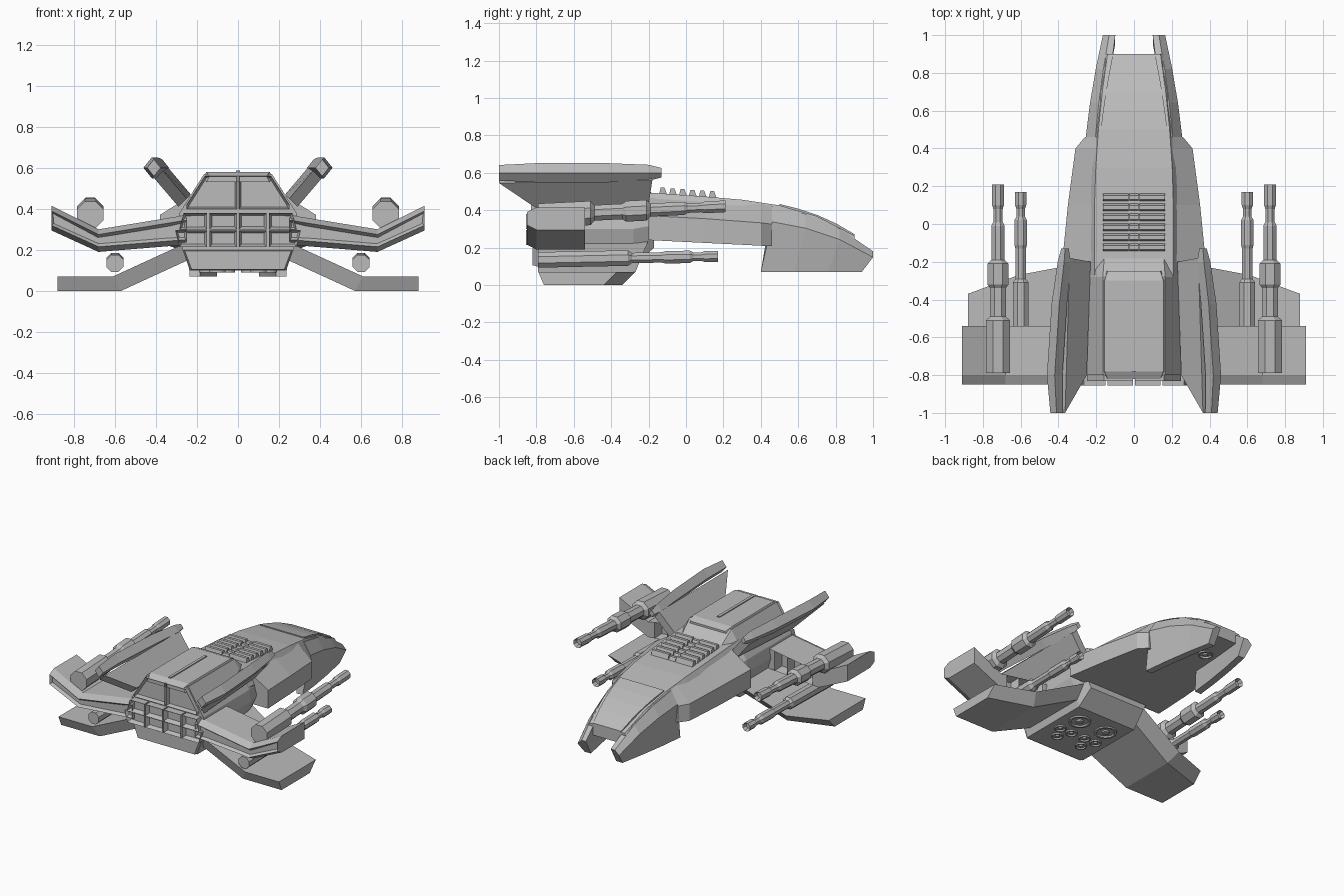
import bpy, bmesh, math
from mathutils import Vector

cube = bpy.data.objects.get("Cube")
if cube:
    bpy.data.objects.remove(cube, do_unlink=True)

GREY = (.5, .5, .5, 1)
grey = bpy.data.materials.new("hull_grey")
grey.use_nodes = True
grey.diffuse_color = GREY
grey.node_tree.nodes["Principled BSDF"].inputs["Base Color"].default_value = GREY


def loft(name, sections, mirror=False, detail=None):
    """Skin a row of equal-length cross-sections, then apply optional detailing."""
    bm = bmesh.new()
    rings = [[bm.verts.new(point) for point in section] for section in sections]
    for ring, following in zip(rings, rings[1:]):
        for i in range(len(ring)):
            bm.faces.new((ring[i - 1], ring[i], following[i], following[i - 1]))
    bm.faces.new(rings[0])
    bm.faces.new(rings[-1])
    bmesh.ops.recalc_face_normals(bm, faces=bm.faces)
    if detail:
        bm.normal_update()
        detail(bm)
    mesh = bpy.data.meshes.new(name)
    bm.to_mesh(mesh)
    bm.free()
    mesh.materials.append(grey)
    part = bpy.data.objects.new(name, mesh)
    bpy.context.collection.objects.link(part)
    if mirror:
        part.modifiers.new("Mirror", 'MIRROR').use_mirror_merge = False


def symmetric(y, half):
    """Full cross-section at y from the (x, z) points of one side."""
    return [(x, y, z) for x, z in half] + [(-x, y, z) for x, z in reversed(half)]


def prism(name, outline, y_start, y_end, mirror=False, detail=None):
    sections = [[(x, y, z) for x, z in outline] for y in (y_start, y_end)]
    loft(name, sections, mirror, detail)


def recess(direction, rim, depth, limit=lambda centre: True):
    """Make a detail function that sinks each face pointing along direction."""
    axis = Vector(direction)

    def run(bm):
        faces = [face for face in bm.faces if face.normal.dot(axis) > .9
                 and limit(face.calc_center_median())]
        bmesh.ops.inset_individual(bm, faces=faces, thickness=rim, depth=-depth)
    return run


def circle(centre_x, y, z, radius, sides, plane):
    """Regular polygon lying flat or standing across the y axis."""
    points = []
    for i in range(sides):
        angle = math.tau * (i + .5) / sides
        across, along = radius * math.cos(angle), radius * math.sin(angle)
        if plane == "flat":
            points.append((centre_x + across, y + along, z))
        else:
            points.append((centre_x + across, y, z + along))
    return points


def gun(name, x, z, climb, steps, muzzle):
    """Stepped eight-sided gun from (start, radius) steps, with a hollow muzzle."""
    ends = [start for start, radius in steps[1:]] + [muzzle]
    sections = []
    for (start, radius), end in zip(steps, ends):
        for y in (start + .01, end - .01):
            sections.append(circle(x, y, z + climb * y, radius, 8, "standing"))
    loft(name, sections, True, recess((0, 1, 0), .01, .03))


def nozzle(name, x, y, z, radius):
    """Downward ring with a stepped well and a central plug."""
    lip = .01
    rows = ((1, 2 * lip), (1, -lip), (.8, -lip), (.7, lip), (.4, lip), (.3, -lip))
    loft(name, [circle(x, y, z + drop, radius * size, 16, "flat") for size, drop in rows], True)


def roof(y):
    return .48 - .07 * y - .22 * max(y, 0) ** 3.5


def side(y):
    return .28 - .115 * max(y, 0) ** 2


def floor(y):
    return .23 - .05 * y


def blend(start, end, amount):
    return start + (end - start) * amount


# Forward fuselage following the roof, side and floor curves
stations = [.2 * i - .3 for i in range(7)]
loft("fuselage", [symmetric(y, [(side(y) * .75, roof(y)), (side(y) * .97, roof(y) * .78),
                                (side(y) * .92, floor(y))]) for y in stations])

# Canopy plate
loft("canopy", [symmetric(y, [(side(y) - .075, roof(y) + .007), (side(y) - .075, roof(y) - .01)])
                for y in (.5, .6, .7, .8, .9)])

# Nose cheeks that leave an open bay beneath the cockpit
cheek = []
for y in (.46, .64, .82, 1):
    width, low = side(y), side(y) * .92
    cheek.append([(width * .8, y, roof(y) - .01), (width, y, roof(y) * .78), (low, y - .06, .07),
                  (low - .05, y - .06, .07), (width * .6, y, roof(y) - .01)])
loft("nose_cheek", cheek, True)

# Side sponsons
loft("side_sponson", [[(.2, y, roof(y) - .01), (width, y, roof(y) * .75),
                       (width, y, floor(y)), (.2, y, floor(y))]
                      for y, width in ((-.2, .38), (.1, .35), (.4, .31), (.46, .26))], True)

# Aft hull: one octagonal outline, squeezed where it meets the fuselage
outline = [(.165, .57), (.285, .38), (.3, .3), (.27, .2), (.235, .1)]
throat = [(x * .95, blend(.35, z, .6)) for x, z in outline]
loft("aft_hull", [symmetric(-.17, throat), symmetric(-.28, outline), symmetric(-.8, outline)])

# Raised deck and its centre rib
deck = [(.155, .58), (.17, .55)]
deck_end = [(x * .9, z - .02) for x, z in deck]
loft("deck_plate", [symmetric(-.25, deck_end), symmetric(-.3, deck),
                    symmetric(-.78, deck), symmetric(-.82, deck_end)])
loft("deck_rib", [symmetric(y, [(.01, .587), (.01, .57)]) for y in (-.78, -.37)])

# Rear exhaust: upper openings, two rows of cells, lower panel
back = (0, -1, 0)
seam = .005
prism("upper_exhaust", [(seam, .56), (.16, .56), (.25, .42), (.25, .4), (seam, .4)],
      -.78, -.83, True, recess(back, .016, .04))
for row, bottom in enumerate((.215, .3)):
    for column in range(2):
        left = seam + column * .145
        right = left + .135
        slant = column * (.02 - .04 * row)
        prism(f"exhaust_cell_{row}_{column}",
              [(left, bottom), (right, bottom), (right + slant, bottom + .08), (left, bottom + .08)],
              -.78, -.855, True, recess(back, .018, .03))
panel = outline[-2:]
loft("lower_rear_panel", [symmetric(-.79, panel),
                          symmetric(-.82, [(x * .96, blend(.15, z, .9)) for x, z in panel])])


# Upper wings: intake cells in the leading face and a sunken trailing strip
def wing_detail(bm):
    recess((0, 1, 0), .014, .07, lambda centre: .33 < centre.x < .63)(bm)
    strip = [face for face in bm.faces if face.normal.y < -.9 and face.calc_center_median().y < -.84]
    bmesh.ops.inset_region(bm, faces=strip, thickness=.015, depth=-.02)


def wing_section(x, top, bottom):
    bevel = .025
    return [(x, -.54, top), (x, -.8, top), (x, -.85, top - bevel),
            (x, -.85, bottom + bevel), (x, -.8, bottom), (x, -.54, bottom)]


wing = []
for x in (.25, .33, .43, .53, .63, .68):
    amount = (x - .25) / (.68 - .25)
    wing.append(wing_section(x, blend(.37, .3, amount), blend(.225, .19, amount)))
wing.append(wing_section(.91, .415, .295))
loft("upper_wing", wing, True, wing_detail)

# Lower wings: drooping root, then a level outer plate
lower = []
for x, lead, top, lean in ((.24, -.2, .24, .04), (.61, -.27, .07, .04), (.88, -.37, .07, 0)):
    lower.append([(x, lead, top), (x, -.79, top), (x - lean, -.76, top - .07), (x - lean, lead - .07, top - .07)])
loft("lower_wing", lower, True)

# Canted dorsal fins and their diamond-section rails
half = Vector((-.02, 0, .02))
corners = [Vector(p) for p in ((.25, -.2, .45), (.27, -.8, .43), (.385, -1, .565), (.36, -.18, .58))]
loft("dorsal_fin", [[p + half for p in corners], [p - half for p in corners]], True)
rail = []
for y, x, size in ((-.13, .365, .02), (-.2, .37, .034), (-.42, .395, .041), (-.8, .42, .041), (-1, .41, .033)):
    rise = size * 1.25
    rail.append([(x, y, .6 + rise), (x - size, y, .6), (x, y, .6 - rise), (x + size, y, .6)])
loft("fin_rail", rail, True)

# Guns on the wings
gun("upper_gun", .72, .41, .05,
    [(-.8, .07), (-.5, .045), (-.33, .06), (-.2, .038), (0, .027), (.09, .034)], .22)
gun("lower_gun", .6, .15, .02,
    [(-.8, .045), (-.3, .03), (-.12, .036), (.03, .024), (.09, .032)], .18)

# Dorsal louvres either side of a stepped spine
for i in range(6):
    y = .053 * i - .145
    base = roof(y) - .01
    for part, inner, outer, rise in (("louvre", .03, .165, .04), ("spine", 0, .025, .03)):
        loft(f"{part}_{i}", [[(x, y, base), (x, y + .01, base + rise), (x, y + .03, base + rise),
                              (x, y + .045, base)] for x in (inner, outer)], True)

# Underside nozzles and the ring in the nose bay
nozzle("lift_nozzle", .11, -.42, .1, .075)
for i, (x, y) in enumerate(((.055, -.57), (.15, -.57), (.1, -.66))):
    nozzle(f"small_nozzle_{i}", x, y, .1, .04)
nozzle("bay_ring", .065, .65, floor(.65), .05)
